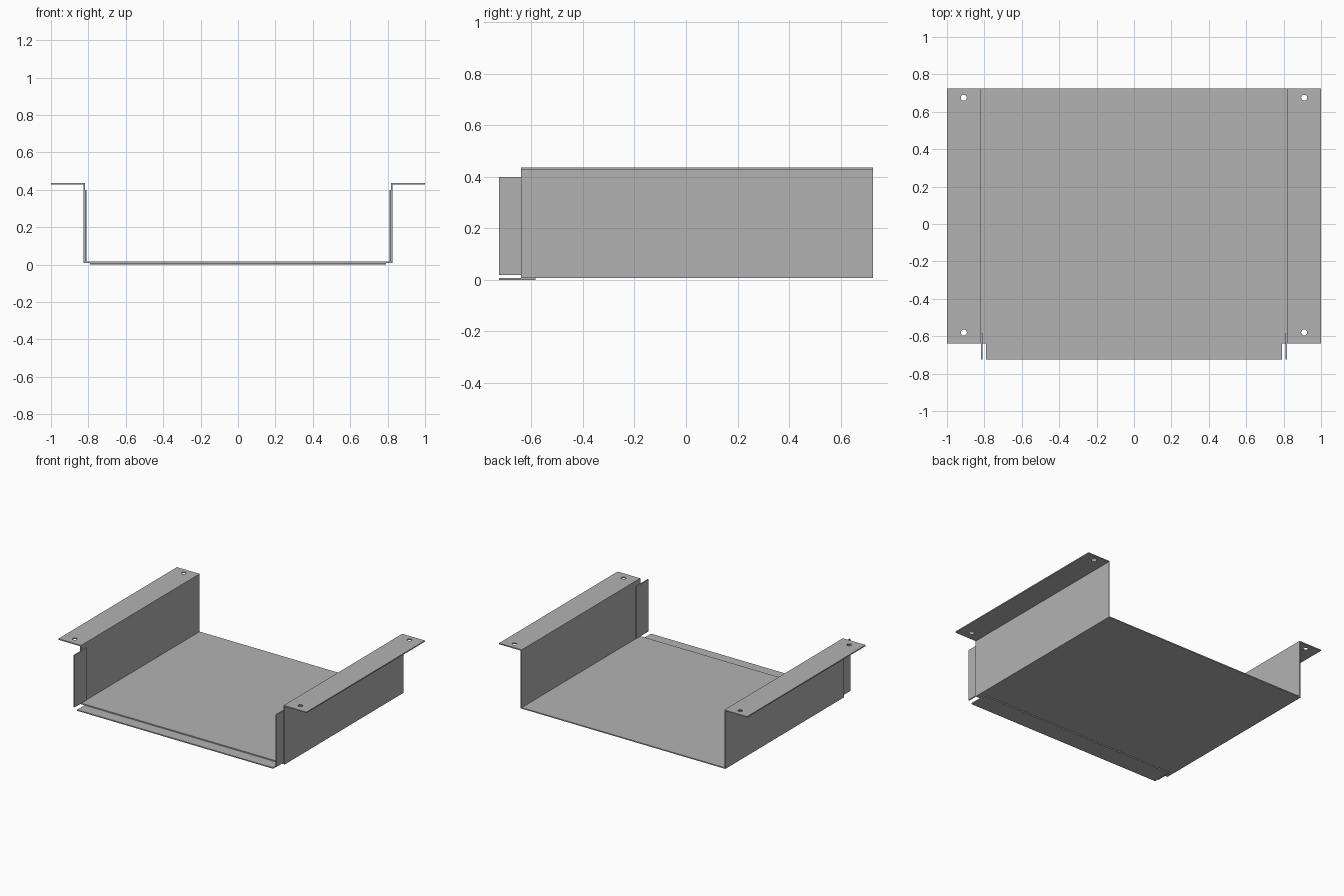
import bpy
import bmesh

cube = bpy.data.objects.get("Cube")
if cube:
    bpy.data.objects.remove(cube, do_unlink=True)

T = 0.008                      # sheet thickness
FRONT, BACK = -0.64, 0.725     # extent of the folded sheet
WALL, TOP = 0.825, 0.437       # outer wall position and flange top
LIP_FRONT, LIP_BACK = -0.725, -0.585

steel = bpy.data.materials.new("sheet grey")
steel.use_nodes = True
GREY = (0.45, 0.45, 0.45, 1)
steel.diffuse_color = GREY
steel.node_tree.nodes["Principled BSDF"].inputs["Base Color"].default_value = GREY


def add_object(name, bm):
    bmesh.ops.recalc_face_normals(bm, faces=bm.faces)
    mesh = bpy.data.meshes.new(name)
    bm.to_mesh(mesh)
    bm.free()
    mesh.materials.append(steel)
    obj = bpy.data.objects.new(name, mesh)
    bpy.context.collection.objects.link(obj)
    return obj


def box(name, low, high):
    bm = bmesh.new()
    bmesh.ops.create_cube(bm, size=1)
    for v in bm.verts:
        v.co = [h if c > 0 else l for c, l, h in zip(v.co, low, high)]
    return add_object(name, bm)


# Folded sheet: floor, walls and outward flanges as one extruded profile
lower = [(WALL, T), (WALL, TOP - T), (1, TOP - T)]
upper = [(1, TOP), (WALL - T, TOP), (WALL - T, 2 * T)]
half = lower + upper
profile = half + [(-x, z) for x, z in reversed(half)]
bm = bmesh.new()
face = bm.faces.new([bm.verts.new((x, FRONT, z)) for x, z in profile])
swept = bmesh.ops.extrude_face_region(bm, geom=[face])["geom"]
bmesh.ops.translate(bm, vec=(0, BACK - FRONT, 0),
                    verts=[v for v in swept if isinstance(v, bmesh.types.BMVert)])
tray = add_object("folded_tray", bm)

# Screw holes in the flanges
for x in (-0.91, 0.91):
    for y in (-0.58, 0.675):
        bpy.ops.mesh.primitive_cylinder_add(vertices=24, radius=0.016, depth=0.1,
                                            location=(x, y, TOP))
        cutter = bpy.context.object
        cutter.name = "hole_cutter"
        cutter.hide_render = True
        cut = tray.modifiers.new("hole", "BOOLEAN")
        cut.operation = "DIFFERENCE"
        cut.solver = "EXACT"
        cut.object = cutter
        bpy.context.view_layer.objects.active = tray
        bpy.ops.object.modifier_apply(modifier=cut.name)
        bpy.data.objects.remove(cutter, do_unlink=True)

# Front lip under the floor
box("front_lip", (-0.79, LIP_FRONT, 0), (0.79, LIP_BACK, T))

# Tabs inside the front ends of the walls
for name, side in (("left_tab", 1), ("right_tab", -1)):
    xs = sorted((side * (WALL - T), side * (WALL - 2 * T)))
    box(name, (xs[0], LIP_FRONT, 0.02), (xs[1], LIP_BACK, 0.4))
